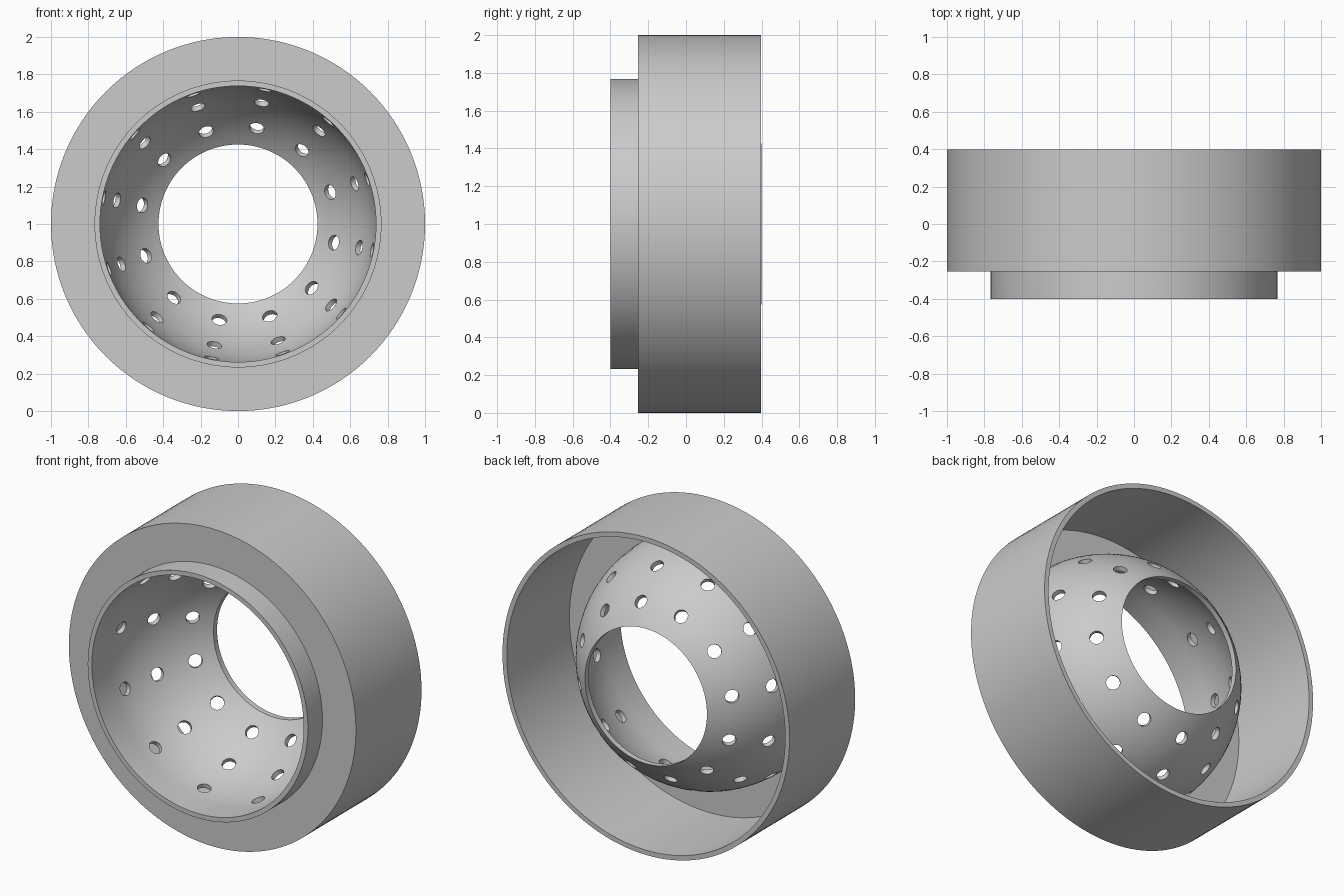
import bpy, bmesh, math
from mathutils import Matrix, Vector

if "Cube" in bpy.data.objects:
    bpy.data.objects.remove(bpy.data.objects["Cube"], do_unlink=True)

SEGMENTS = 128
CENTRE_Z = 1.0
BOWL_Y = -0.24                       # centre of the spherical bowl
R_OUT, R_IN, R_OPEN = 0.767, 0.738, 0.425

grey = bpy.data.materials.new("plain_grey")
grey.use_nodes = True
colour = (0.6, 0.6, 0.6, 1)
grey.diffuse_color = colour
grey.node_tree.nodes["Principled BSDF"].inputs["Base Color"].default_value = colour


def add_object(name, bm):
    bmesh.ops.recalc_face_normals(bm, faces=bm.faces)
    mesh = bpy.data.meshes.new(name)
    bm.to_mesh(mesh)
    bm.free()
    mesh.materials.append(grey)
    obj = bpy.data.objects.new(name, mesh)
    obj.location.z = CENTRE_Z
    bpy.context.collection.objects.link(obj)
    return obj


def lathe(name, profile):
    """Spin a closed (radius, y) profile around the y axis."""
    bm = bmesh.new()
    rings = []
    for i in range(SEGMENTS):
        a = math.tau * i / SEGMENTS
        rings.append([bm.verts.new((r * math.cos(a), y, r * math.sin(a))) for r, y in profile])
    n = len(profile)
    for i in range(SEGMENTS):
        here, there = rings[i], rings[(i + 1) % SEGMENTS]
        for j in range(n):
            k = (j + 1) % n
            bm.faces.new((here[j], here[k], there[k], there[j]))
    return add_object(name, bm)


def arc(radius, steps=24):
    """Sphere profile from its equator to the back opening."""
    end = math.acos(R_OPEN / radius)
    return [(radius * math.cos(end * i / steps), BOWL_Y + radius * math.sin(end * i / steps))
            for i in range(steps + 1)]


def smooth(obj):
    bpy.ops.object.select_all(action="DESELECT")
    obj.select_set(True)
    bpy.context.view_layer.objects.active = obj
    bpy.ops.object.shade_smooth_by_angle(angle=math.radians(30))


# Outer drum: thin wall with an annular front plate, open at the back
drum = lathe("outer_drum", [(0.75, -0.255), (1, -0.255), (1, 0.398), (0.97, 0.398),
                            (0.97, -0.225), (0.75, -0.225)])

# Bowl: straight front collar running into a spherical shell
bowl = lathe("perforated_bowl", [(R_IN, -0.4), (R_OUT, -0.4)] + arc(R_OUT) + arc(R_IN)[::-1])

# Three rows of radial drill holes through the bowl
bm = bmesh.new()
for tilt in (45, 63.5, 82):
    t = math.radians(tilt)
    for i in range(12):
        a = math.radians(19 + 30 * i)
        d = Vector((math.sin(t) * math.cos(a), math.cos(t), math.sin(t) * math.sin(a)))
        place = Matrix.Translation(Vector((0, BOWL_Y, 0)) + d * 0.75) @ d.to_track_quat("Z", "Y").to_matrix().to_4x4()
        bmesh.ops.create_cone(bm, cap_ends=True, segments=24, radius1=0.04, radius2=0.04,
                              depth=0.14, matrix=place)
cutter = add_object("hole_cutter", bm)
cutter.hide_render = True

drill = bowl.modifiers.new("holes", "BOOLEAN")
drill.operation = "DIFFERENCE"
drill.solver = "EXACT"
drill.object = cutter
bpy.context.view_layer.objects.active = bowl
bpy.ops.object.modifier_apply(modifier=drill.name)
bpy.data.objects.remove(cutter, do_unlink=True)

for part in (drum, bowl):
    smooth(part)
